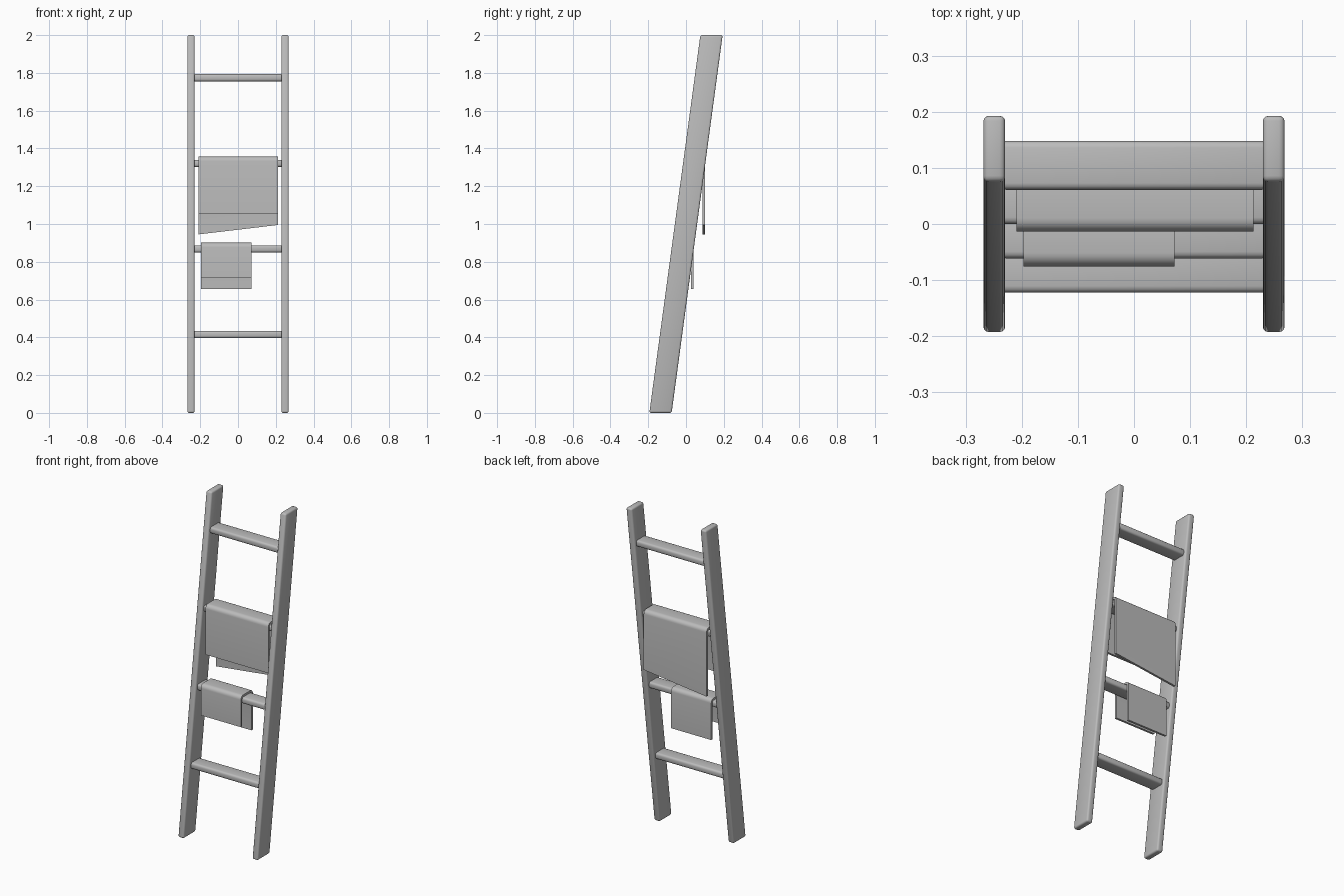
import bpy, bmesh, math
from mathutils import Vector

cube = bpy.data.objects.get("Cube")
if cube:
    bpy.data.objects.remove(cube, do_unlink=True)

GREY = (0.5, 0.5, 0.5, 1)
mat = bpy.data.materials.new("plain grey")
mat.use_nodes = True
mat.diffuse_color = GREY
mat.node_tree.nodes["Principled BSDF"].inputs["Base Color"].default_value = GREY

LEAN = 0.135          # y gained per unit of height
RUNG_DEPTH, RUNG_HEIGHT = 0.087, 0.038
CLOTH = 0.014


def centre_y(z):
    return LEAN * (z - 1)


def finish(name, bm):
    bmesh.ops.recalc_face_normals(bm, faces=bm.faces)
    mesh = bpy.data.meshes.new(name)
    bm.to_mesh(mesh)
    bm.free()
    mesh.materials.append(mat)
    obj = bpy.data.objects.new(name, mesh)
    bpy.context.collection.objects.link(obj)
    bpy.ops.object.select_all(action='DESELECT')
    obj.select_set(True)
    bpy.context.view_layer.objects.active = obj
    bpy.ops.object.shade_smooth_by_angle(angle=math.radians(40))
    return obj


def rounded_box(name, centre, size, radius, lean=0):
    bm = bmesh.new()
    bmesh.ops.create_cube(bm, size=1)
    bmesh.ops.scale(bm, vec=size, verts=bm.verts)
    bmesh.ops.bevel(bm, geom=bm.edges[:], offset=radius, segments=3,
                    profile=0.5, affect='EDGES')
    for v in bm.verts:
        v.co.y += lean * v.co.z
        v.co += Vector(centre)
    return finish(name, bm)


def towel(name, x0, x1, z, front_z, back_left_z, back_right_z):
    """Cloth folded over a rung: an inverted U extruded along x."""
    cy, top = centre_y(z), z + RUNG_HEIGHT / 2

    def arch(grow, radius):
        half, high = RUNG_DEPTH / 2 + grow, top + grow
        pts = []
        for side, start in ((-1, 180), (1, 90)):
            for i in range(6):
                a = math.radians(start - 18 * i)
                pts.append((cy + side * (half - radius) + radius * math.cos(a),
                            high - radius + radius * math.sin(a)))
        return pts

    outer, inner = arch(CLOTH, 0.024), arch(0.001, 0.011)
    bm = bmesh.new()
    rings = []
    for x, back_z in ((x0, back_right_z), (x1, back_left_z)):
        ring = []
        for pts in (outer, inner):
            path = [(pts[0][0], front_z)] + pts + [(pts[-1][0], back_z)]
            ring.append([bm.verts.new((x, y, h)) for y, h in path])
        rings.append(ring)
    (oa, ia), (ob, ib) = rings
    for i in range(len(oa) - 1):
        j = i + 1
        bm.faces.new((oa[i], oa[j], ob[j], ob[i]))
        bm.faces.new((ia[i], ib[i], ib[j], ia[j]))
        bm.faces.new((oa[i], ia[i], ia[j], oa[j]))
        bm.faces.new((ob[i], ob[j], ib[j], ib[i]))
    for k in (0, -1):
        bm.faces.new((oa[k], ob[k], ib[k], ia[k]))
    return finish(name, bm)


# Leaning side rails
for side, name in ((1, "left_rail"), (-1, "right_rail")):
    rounded_box(name, (side * 0.249, 0, 1), (0.039, 0.118, 2), 0.01, LEAN)

# Rungs
rungs = [0.415 + 0.453 * i for i in range(4)]
for i, z in enumerate(rungs):
    rounded_box(f"rung_{i + 1}", (0, centre_y(z), z),
                (0.48, RUNG_DEPTH, RUNG_HEIGHT), 0.012)

# Towels hung over the middle rungs
towel("large_towel", -0.209, 0.213, rungs[2] + 0.003, 1.055, 0.995, 0.945)
towel("small_towel", -0.197, 0.072, rungs[1], 0.713, 0.655, 0.655)
